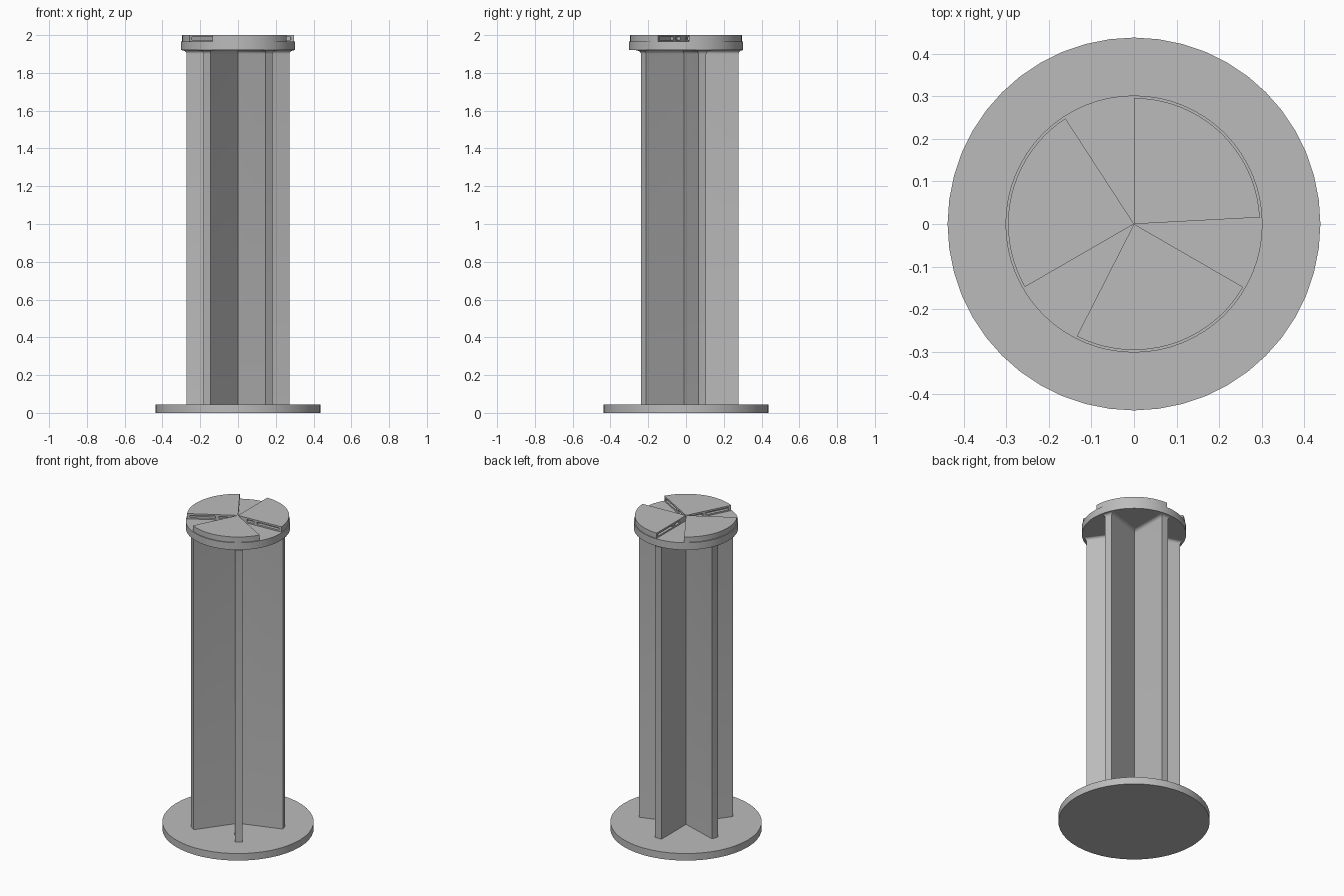
import bpy, bmesh
from math import sin, cos, radians, pi
from mathutils import Matrix

if "Cube" in bpy.data.objects:
    bpy.data.objects.remove(bpy.data.objects["Cube"])

grey = bpy.data.materials.new("plain grey")
grey.use_nodes = True
COLOUR = (0.5, 0.5, 0.5, 1)
grey.diffuse_color = COLOUR
grey.node_tree.nodes["Principled BSDF"].inputs["Base Color"].default_value = COLOUR


def finish(bm, name, smooth=True):
    bmesh.ops.recalc_face_normals(bm, faces=bm.faces)
    mesh = bpy.data.meshes.new(name)
    bm.to_mesh(mesh)
    bm.free()
    ob = bpy.data.objects.new(name, mesh)
    bpy.context.collection.objects.link(ob)
    mesh.materials.append(grey)
    bpy.ops.object.select_all(action='DESELECT')
    ob.select_set(True)
    bpy.context.view_layer.objects.active = ob
    if smooth:
        bpy.ops.object.shade_smooth_by_angle(angle=radians(30))
    return ob


def loft(name, sections):
    """Skin a stack of (outline, z) sections and cap both ends."""
    bm = bmesh.new()
    rings = [[bm.verts.new((x, y, z)) for x, y in pts] for pts, z in sections]
    n = len(rings[0])
    for a, b in zip(rings, rings[1:]):
        for i in range(n):
            j = (i + 1) % n
            bm.faces.new((a[i], a[j], b[j], b[i]))
    bm.faces.new(rings[0][::-1])
    bm.faces.new(rings[-1])
    return finish(bm, name)


def arc(radius, start, end, steps):
    return [(radius * cos(radians(start + (end - start) * i / steps)),
             radius * sin(radians(start + (end - start) * i / steps)))
            for i in range(steps + 1)]


def star(grow):
    """Five-finned outline, enlarged outward by grow."""
    w, r = 0.022 + grow, 0.279 + grow
    pts = []
    for k in range(5):
        a = pi / 2 + k * 2 * pi / 5
        for side in (-1, 1):
            pts.append((r * cos(a) - side * w * sin(a), r * sin(a) + side * w * cos(a)))
        v, va = w / sin(pi / 5), a + pi / 5
        pts.append((v * cos(va), v * sin(va)))
    return pts


# Base plate and head disc
foot = arc(0.438, 0, 360, 48)[:-1]
loft("base_plate", [(foot, 0), (foot, 0.045)])
rim = arc(0.302, 0, 360, 64)[:-1]
loft("head_disc", [(rim, 1.92), (rim, 1.966)])

# Finned column with a small fillet under the head
FILLET = 0.02
column = [(star(0), 0.045)]
for i in range(6):
    t = i / 5 * pi / 2
    column.append((star(FILLET * (1 - cos(t))), 1.92 - FILLET * (1 - sin(t))))
loft("finned_column", column)

# Three raised sectors with slotted side walls
for number, start in enumerate((3, 123, 243), 1):
    outline = [(0, 0)] + arc(0.296, start, start + 87, 20)
    sector = loft(f"raised_sector_{number}", [(outline, 1.966), (outline, 2.0)])
    bm = bmesh.new()
    for angle in (start, start + 87):
        for inner, outer in ((0.06, 0.11), (0.13, 0.28)):
            bmesh.ops.create_cube(bm, size=1, matrix=(
                Matrix.Rotation(radians(angle), 4, 'Z')
                @ Matrix.Translation(((inner + outer) / 2, 0, 1.982))
                @ Matrix.Diagonal((outer - inner, 0.04, 0.014, 1))))
    cutter = finish(bm, "slot_cutter", smooth=False)
    cutter.hide_render = True
    bpy.context.view_layer.objects.active = sector
    cut = sector.modifiers.new("slots", 'BOOLEAN')
    cut.operation, cut.solver, cut.object = 'DIFFERENCE', 'EXACT', cutter
    bpy.ops.object.modifier_move_to_index(modifier=cut.name, index=0)
    bpy.ops.object.modifier_apply(modifier=cut.name)
    bpy.data.objects.remove(cutter)
